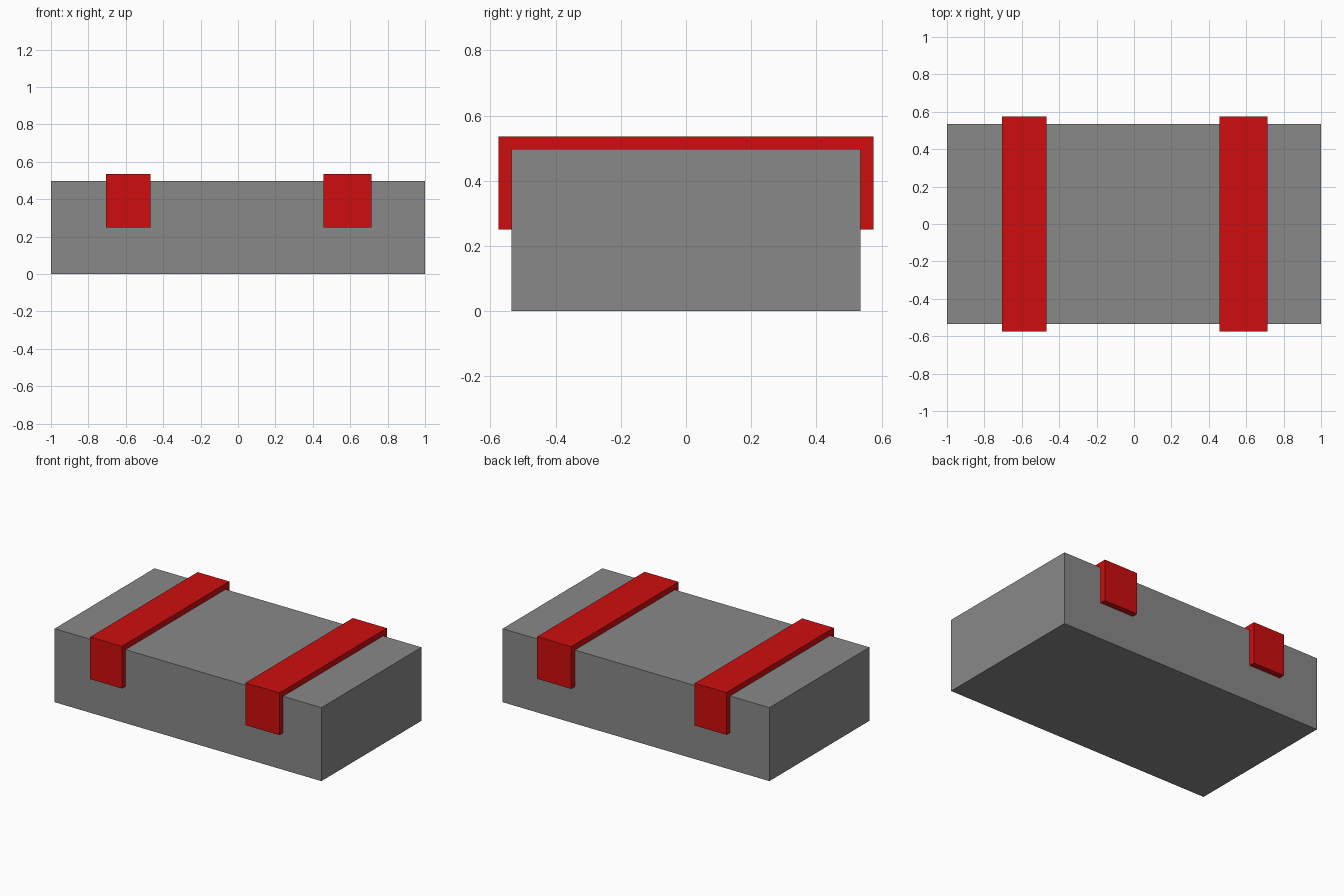
import bpy
import bmesh

cube = bpy.data.objects.get("Cube")
if cube:
    bpy.data.objects.remove(cube, do_unlink=True)


def make_material(name, rgb):
    mat = bpy.data.materials.new(name)
    mat.use_nodes = True
    color = (*rgb, 1.0)
    mat.diffuse_color = color
    mat.node_tree.nodes["Principled BSDF"].inputs["Base Color"].default_value = color
    return mat


def extrude_profile(name, profile, x_min, x_max, mat):
    """Sweep a closed (y, z) outline along x into a solid."""
    bm = bmesh.new()
    face = bm.faces.new([bm.verts.new((x_min, y, z)) for y, z in profile])
    result = bmesh.ops.extrude_face_region(bm, geom=[face])
    moved = [v for v in result["geom"] if isinstance(v, bmesh.types.BMVert)]
    bmesh.ops.translate(bm, verts=moved, vec=(x_max - x_min, 0, 0))
    bmesh.ops.recalc_face_normals(bm, faces=bm.faces)
    mesh = bpy.data.meshes.new(name)
    bm.to_mesh(mesh)
    bm.free()
    mesh.materials.append(mat)
    obj = bpy.data.objects.new(name, mesh)
    bpy.context.collection.objects.link(obj)
    return obj


grey = make_material("grey", (0.25, 0.25, 0.25))
red = make_material("red", (0.62, 0.004, 0.004))

half_depth, height = 0.535, 0.498
strap_depth, strap_top, strap_bottom = 0.575, 0.536, 0.25

# Main block
block_outline = [(-half_depth, 0), (half_depth, 0),
                 (half_depth, height), (-half_depth, height)]
extrude_profile("block", block_outline, -1, 1, grey)

# Straps folded over the top and partway down the front and back
half = [(strap_depth, strap_top), (strap_depth, strap_bottom),
        (half_depth, strap_bottom), (half_depth, height)]
strap_outline = half + [(-y, z) for y, z in reversed(half)]
for name, x_min, x_max in (("right_strap", -0.705, -0.468),
                           ("left_strap", 0.458, 0.713)):
    extrude_profile(name, strap_outline, x_min, x_max, red)
